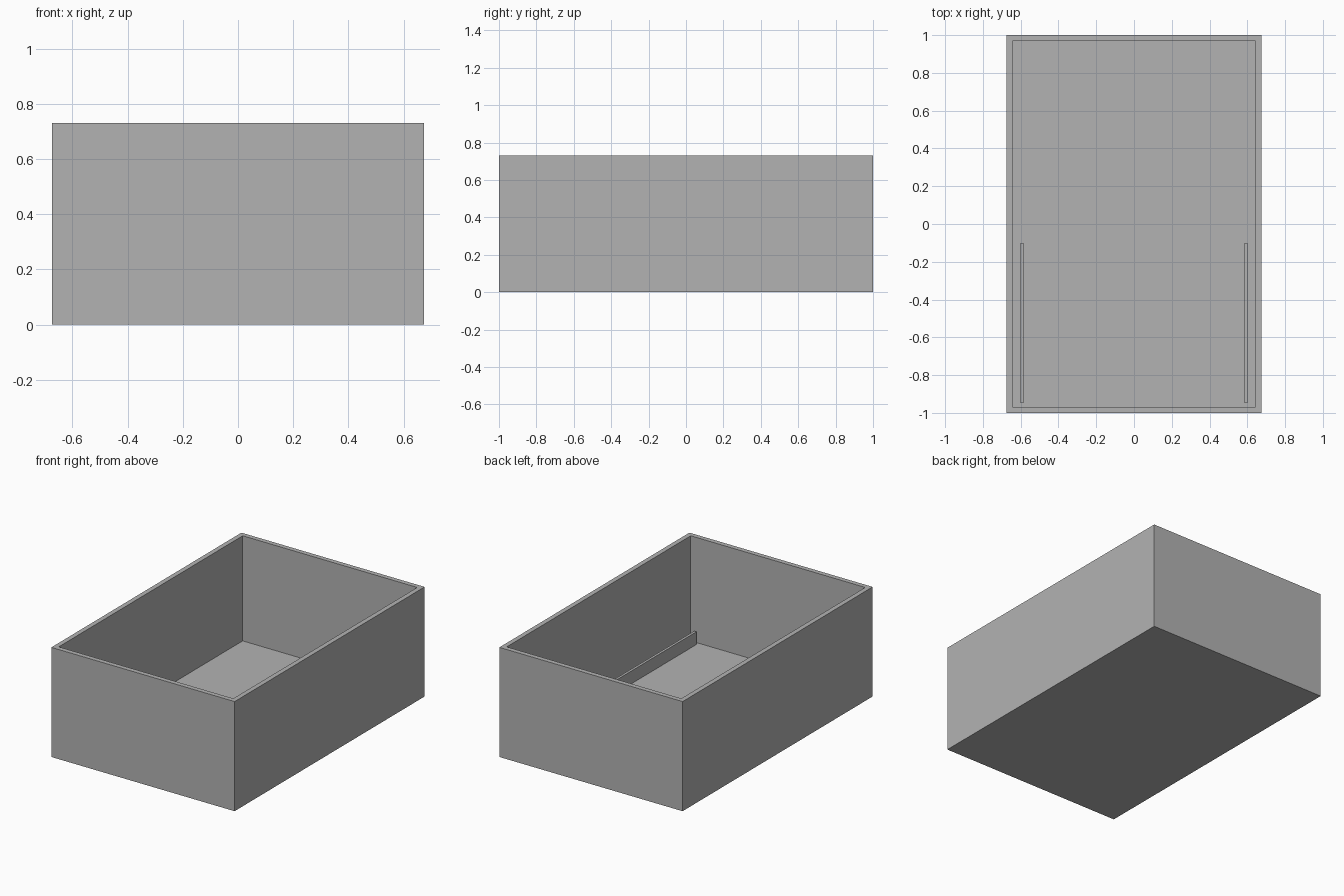
import bpy
import bmesh
from mathutils import Matrix, Vector

cube = bpy.data.objects.get("Cube")
if cube:
    bpy.data.objects.remove(cube, do_unlink=True)

WIDTH, DEPTH, HEIGHT = 1.35, 2.0, 0.73
WALL = 0.032
FLOOR = 0.03

grey = bpy.data.materials.new("plain grey")
grey.use_nodes = True
colour = (0.45, 0.45, 0.45, 1)
grey.diffuse_color = colour
grey.node_tree.nodes["Principled BSDF"].inputs["Base Color"].default_value = colour


def box_mesh(low, high):
    """Box between two opposite corners."""
    low, high = Vector(low), Vector(high)
    bm = bmesh.new()
    bmesh.ops.create_cube(bm, size=1, matrix=Matrix.Translation((low + high) / 2)
                          @ Matrix.Diagonal((*(high - low), 1)))
    return bm


def finish(name, bm):
    mesh = bpy.data.meshes.new(name)
    bm.to_mesh(mesh)
    bm.free()
    mesh.materials.append(grey)
    obj = bpy.data.objects.new(name, mesh)
    bpy.context.collection.objects.link(obj)
    return obj


# Open tray: inset the top face, then push it down to the floor
bm = box_mesh((-WIDTH / 2, -DEPTH / 2, 0), (WIDTH / 2, DEPTH / 2, HEIGHT))
bm.normal_update()
top = max(bm.faces, key=lambda f: f.calc_center_median().z)
bmesh.ops.inset_individual(bm, faces=[top], thickness=WALL, use_even_offset=True)
inner = bmesh.ops.extrude_discrete_faces(bm, faces=[top])["faces"][0]
bmesh.ops.translate(bm, verts=inner.verts, vec=(0, 0, FLOOR - HEIGHT))
bmesh.ops.recalc_face_normals(bm, faces=bm.faces)
finish("open_box", bm)

# Low rails standing on the floor beside each long wall
for side, name in ((1, "left_rail"), (-1, "right_rail")):
    inner_x, outer_x = sorted((side * 0.585, side * 0.602))
    finish(name, box_mesh((inner_x, -0.947, FLOOR), (outer_x, -0.1, FLOOR + 0.085)))
